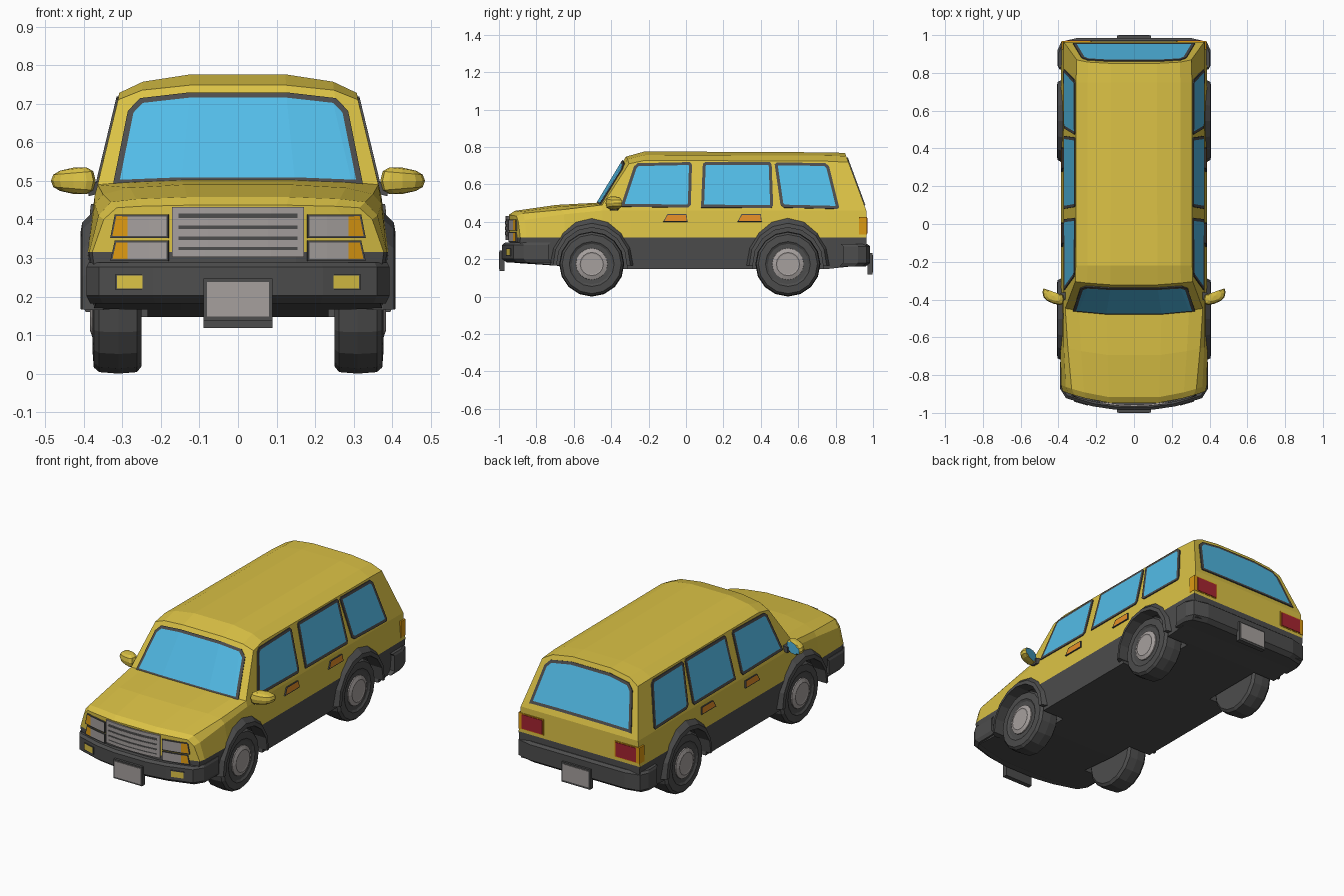
import bpy, bmesh, math
from mathutils import Vector

if "Cube" in bpy.data.objects:
    bpy.data.objects.remove(bpy.data.objects["Cube"])


def material(name, rgb):
    m = bpy.data.materials.new(name)
    m.diffuse_color = (*rgb, 1)
    m.use_nodes = True
    m.node_tree.nodes["Principled BSDF"].inputs["Base Color"].default_value = m.diffuse_color
    return m


YELLOW = material("yellow_paint", (0.71, 0.54, 0.06))
DARK = material("dark_grey", (0.074, 0.074, 0.074))
GLASS = material("blue_glass", (0.085, 0.50, 0.80))
GREY = material("light_grey", (0.38, 0.35, 0.34))
ORANGE = material("orange", (0.78, 0.27, 0.02))
AMBER = material("amber", (0.72, 0.32, 0.006))
RED = material("red", (0.38, 0.018, 0.03))


def finish(name, bm, mats, recalc=True):
    if recalc:
        bmesh.ops.recalc_face_normals(bm, faces=bm.faces[:])
    me = bpy.data.meshes.new(name)
    bm.to_mesh(me)
    bm.free()
    ob = bpy.data.objects.new(name, me)
    bpy.context.collection.objects.link(ob)
    for m in mats:
        me.materials.append(m)
    return ob


def loft(name, rings, mats):
    """Closed rings joined in order, with capped ends."""
    bm = bmesh.new()
    vs = [[bm.verts.new(p) for p in r] for r in rings]
    n = len(vs[0])
    for a, b in zip(vs, vs[1:]):
        for i in range(n):
            bm.faces.new((a[i], a[(i + 1) % n], b[(i + 1) % n], b[i]))
    bm.faces.new(vs[0])
    bm.faces.new(vs[-1])
    return finish(name, bm, mats)


def box(name, x0, x1, y0, y1, z0, z1, mat):
    return loft(name, [[(x0, y0, z), (x1, y0, z), (x1, y1, z), (x0, y1, z)] for z in (z0, z1)], [mat])


def panel(name, rows, mats, border=0, rule=None):
    """Thin plate from rows of points (or one outline) with an inset border."""
    bm = bmesh.new()
    vs = [[bm.verts.new(p) for p in r] for r in rows]
    if len(vs) == 1:
        bm.faces.new(vs[0])
    for a, b in zip(vs, vs[1:]):
        for i in range(len(a) - 1):
            bm.faces.new((a[i], a[i + 1], b[i + 1], b[i]))
    bm.normal_update()
    if rule:
        for f in bm.faces:
            f.material_index = rule(f.calc_center_median())
    if border:
        ring = bmesh.ops.inset_region(bm, faces=bm.faces[:], thickness=border, use_boundary=True, use_even_offset=True)
        for f in ring["faces"]:
            f.material_index = 1
    ob = finish(name, bm, mats, False)
    mod = ob.modifiers.new("thickness", "SOLIDIFY")
    mod.thickness, mod.offset = 0.009, 0
    return ob


# Body stations: y, bow, slant, bottom z, bottom x, sill x, belt x, belt z, edge x, edge z, crown z, middle z
S = [
    (-0.955, 0.07, 0, 0.19, 0.36, 0.378, 0.348, 0.40, 0.315, 0.430, 0.434, 0.437),
    (-0.925, 0.07, 0, 0.18, 0.37, 0.386, 0.362, 0.41, 0.330, 0.445, 0.453, 0.458),
    (-0.700, 0.05, 0, 0.165, 0.375, 0.390, 0.372, 0.44, 0.350, 0.465, 0.482, 0.490),
    (-0.475, 0.03, 0, 0.147, 0.375, 0.388, 0.372, 0.46, 0.364, 0.490, 0.496, 0.502),
    (-0.325, 0.03, 0, 0.147, 0.375, 0.386, 0.372, 0.46, 0.311, 0.710, 0.735, 0.748),
    (-0.220, 0.00, 0, 0.147, 0.375, 0.386, 0.372, 0.46, 0.308, 0.728, 0.757, 0.776),
    (0.750, 0.00, 0, 0.147, 0.375, 0.386, 0.372, 0.46, 0.307, 0.724, 0.754, 0.771),
    (0.966, 0.00, 0.37, 0.17, 0.37, 0.384, 0.372, 0.46, 0.303, 0.718, 0.750, 0.768),
]
U = (-1, -0.8, -0.4, 0.4, 0.8, 1)


def pt(s, r, c):
    y, bow, slant, zb, xb, xc, xd, zd, xe, ze, z1, z2 = S[s]
    x = U[c] * (xb, xc, xd, xe)[r]
    z = (zb, 0.315, zd, (ze, z1, z2, z2, z1, ze)[c])[r]
    return Vector((x, y + bow * (x / 0.38) ** 2 - slant * max(0, z - 0.455), z))


def row(s, r, u):
    c = max(i for i in range(5) if U[i] <= u)
    return pt(s, r, c).lerp(pt(s, r, c + 1), (u - U[c]) / (U[c + 1] - U[c]))


# Body shell: lofted sections with gridded ends, dark below the sill line
bm = bmesh.new()
cache = {}


def vert(*key):
    if key not in cache:
        cache[key] = bm.verts.new(pt(*key))
    return cache[key]


ring = [(0, c) for c in range(6)] + [(1, 5), (2, 5)] + [(3, c) for c in range(5, -1, -1)] + [(2, 0), (1, 0)]
for s in range(len(S) - 1):
    for a, b in zip(ring, ring[1:] + ring[:1]):
        bm.faces.new((vert(s, *a), vert(s, *b), vert(s + 1, *b), vert(s + 1, *a)))
for s in (0, len(S) - 1):
    for r in range(3):
        for c in range(5):
            bm.faces.new((vert(s, r, c), vert(s, r, c + 1), vert(s, r + 1, c + 1), vert(s, r + 1, c)))
for f in bm.faces:
    f.material_index = 1 if f.calc_center_median().z < 0.31 else 0
body = finish("body", bm, [YELLOW, DARK])

# Wheels, wheel wells and arch flares
ZC = 0.174
TYRE = [(0.10, 0.25), (0.155, 0.25), (0.170, 0.262), (0.174, 0.31), (0.170, 0.36), (0.158, 0.374),
        (0.12, 0.377), (0.108, 0.370), (0.08, 0.370)]
HUB = [(0.086, 0.355), (0.084, 0.376), (0.062, 0.384), (0.055, 0.382)]
FLARE = [(0.222, 0.245, 0.35), (0.222, 0.245, 0.376), (0.207, 0.218, 0.404), (0.188, 0.195, 0.408), (0.188, 0.195, 0.33)]


def circle(x, yc, ry, rz, n=16):
    return [(x, yc + ry * math.cos(2 * math.pi * i / n), ZC + rz * math.sin(2 * math.pi * i / n)) for i in range(n)]


for end, yc in (("front", -0.504), ("rear", 0.545)):
    for side, sx in (("right", 1), ("left", -1)):
        tag = end + "_" + side
        loft(tag + "_tyre", [circle(sx * x, yc, r, r) for r, x in TYRE], [DARK])
        loft(tag + "_hub", [circle(sx * x, yc, r, r) for r, x in HUB], [GREY])
        arcs = []
        for i in range(9):
            a = math.radians(-2 + 184 * i / 8)
            arcs.append([(sx * x, yc + ry * math.cos(a), ZC + rz * math.sin(a)) for ry, rz, x in FLARE])
        loft(tag + "_arch_flare", arcs, [DARK])
        cutter = loft("well_cutter", [circle(sx * x, yc, 0.192, 0.2) for x in (0.235, 0.5)], [YELLOW, DARK])
        cutter.hide_render = True
        for p in cutter.data.polygons:
            p.material_index = 1
        mod = body.modifiers.new("well", "BOOLEAN")
        mod.operation, mod.solver, mod.object = "DIFFERENCE", "EXACT", cutter
        bpy.context.view_layer.objects.active = body
        bpy.ops.object.modifier_apply(modifier=mod.name)
        bpy.data.objects.remove(cutter)

# Windscreen and rear window, with clipped top corners
W = (-0.885, -0.8, -0.4, 0.4, 0.8, 0.885)


def end_window(name, low, high, bottom, tops, off):
    rows = [[row(*low, u).lerp(row(*high, u), v) + Vector(off) for u, v in zip(W, vs)] for vs in ([bottom] * 6, tops)]
    panel(name, rows, [GLASS, DARK], 0.016)


end_window("windscreen", (3, 3), (4, 3), -0.04, (0.8, 0.9, 0.91, 0.91, 0.9, 0.8), (0, -0.002, 0.001))
end_window("rear_window", (7, 2), (7, 3), 0.1, (0.84, 0.91, 0.92, 0.92, 0.91, 0.84), (0, 0.001, 0))


# Side windows and door handles
def side_x(z):
    return 0.386 - 0.0966 * (z - 0.315) if z < 0.46 else 0.372 - 0.241 * (z - 0.46)


WINDOWS = [
    [(-0.35, 0.48), (-0.278, 0.695), (-0.258, 0.712), (0.02, 0.718), (0.032, 0.705), (0.026, 0.49), (0.012, 0.475)],
    [(0.08, 0.475), (0.09, 0.708), (0.102, 0.718), (0.448, 0.718), (0.458, 0.706), (0.466, 0.487), (0.455, 0.473)],
    [(0.525, 0.475), (0.505, 0.49), (0.474, 0.706), (0.485, 0.716), (0.745, 0.713), (0.765, 0.695), (0.818, 0.48), (0.81, 0.468)],
]
for side, sx in (("right", 1), ("left", -1)):
    for i, outline in enumerate(WINDOWS):
        panel(f"{side}_window_{i + 1}", [[(sx * (side_x(z) + 0.0005), y, z) for y, z in outline]], [GLASS, DARK], 0.016)
    for i, y in enumerate((-0.122, 0.275)):
        outline = [(y, 0.4), (y + 0.022, 0.44), (y + 0.125, 0.44), (y + 0.13, 0.4)]
        panel(f"{side}_handle_{i + 1}", [[(sx * (side_x(z) + 0.003), yy, z) for yy, z in outline]], [ORANGE, DARK], 0.004)


# Grille and headlights follow the bowed nose
def nose(xs, z0, z1, out):
    return [[(x, -0.955 + 0.07 * (x / 0.38) ** 2 - out, z) for x in xs] for z in (z0, z1)]


G = (-0.17, -0.085, 0, 0.085, 0.17)
panel("grille", nose(G, 0.303, 0.432, 0.006), [DARK, GREY], 0.017)
for i in range(3):
    z = 0.328 + i * 0.028
    panel(f"grille_slat_{i + 1}", nose([x * 0.91 for x in G], z, z + 0.019, 0.008), [GREY])
for side, sx in (("right", 1), ("left", -1)):
    for level, z0, z1 in (("upper", 0.352, 0.413), ("lower", 0.292, 0.345)):
        rows = nose([sx * x for x in (0.18, 0.23, 0.285, 0.33)], z0, z1, 0.004)
        x, y, z = rows[1][-1]
        rows[1][-1] = (x - sx * 0.012, y, z)
        panel(f"{side}_{level}_headlight", rows, [GREY, DARK, AMBER], 0.005, lambda c: 2 if abs(c.x) > 0.285 else 0)
    # Fog lights
    panel(side + "_fog_light", [[(sx * x, y, z) for x, y in ((0.243, -0.957), (0.317, -0.936))] for z in (0.217, 0.258)],
          [YELLOW, DARK], 0.004)
    # Tail lights with wrap-round marker
    a, b = sorted((sx * 0.225, sx * 0.384))
    box(side + "_tail_marker", a, b, 0.925, 0.968, 0.333, 0.425, AMBER)
    a, b = sorted((sx * 0.232, sx * 0.362))
    box(side + "_tail_light", a, b, 0.94, 0.971, 0.338, 0.419, RED)
    # Wing mirror: rounded block with a flat glass back, swept rearwards
    bm = bmesh.new()
    bmesh.ops.create_uvsphere(bm, u_segments=12, v_segments=6, radius=1)
    for v in bm.verts:
        v.co.y = min(v.co.y, 0.4)
    for f in bm.faces:
        f.material_index = 1 if all(v.co.y > 0.39 for v in f.verts) else 0
    for v in bm.verts:
        x, y, z = (math.copysign(abs(c) ** 0.75, c) for c in v.co)
        v.co = (sx * (0.427 + 0.058 * x), -0.38 + 0.042 * y + 0.02 * x, 0.5 + (0.034 - 0.008 * x) * z)
    finish(side + "_mirror", bm, [YELLOW, GLASS])
    loft(side + "_mirror_stalk", [[(sx * x, y + dy, z + dz) for dy, dz in ((-0.02, -0.016), (0.02, -0.016), (0.02, 0.016), (-0.02, 0.016))]
                                  for x, y, z in ((0.34, -0.375, 0.488), (0.388, -0.385, 0.476))], [DARK])


# Bumpers from plan outlines
def bumper(name, half, z0, z1):
    plan = [(-x, y) for x, y in reversed(half)] + half
    loft(name, [[(x * k, y * k, z) for x, y in plan] for z, k in ((z0, 0.975), (z0 + 0.02, 1), (z1 - 0.012, 1), (z1, 0.985))], [DARK])


bumper("front_bumper", [(0.1, -0.983), (0.22, -0.965), (0.36, -0.922), (0.393, -0.87), (0.393, -0.735)], 0.182, 0.288)
bumper("rear_bumper", [(0.3, 0.985), (0.385, 0.965), (0.405, 0.92), (0.405, 0.84)], 0.16, 0.28)

# Registration plates, blank
box("front_plate_holder", -0.09, 0.09, -0.997, -0.97, 0.138, 0.247, DARK)
box("front_plate", -0.081, 0.081, -1.0, -0.994, 0.148, 0.238, GREY)
box("rear_plate_holder", -0.09, 0.09, 0.97, 0.997, 0.118, 0.232, DARK)
box("rear_plate", -0.081, 0.081, 0.994, 1.0, 0.13, 0.222, GREY)
